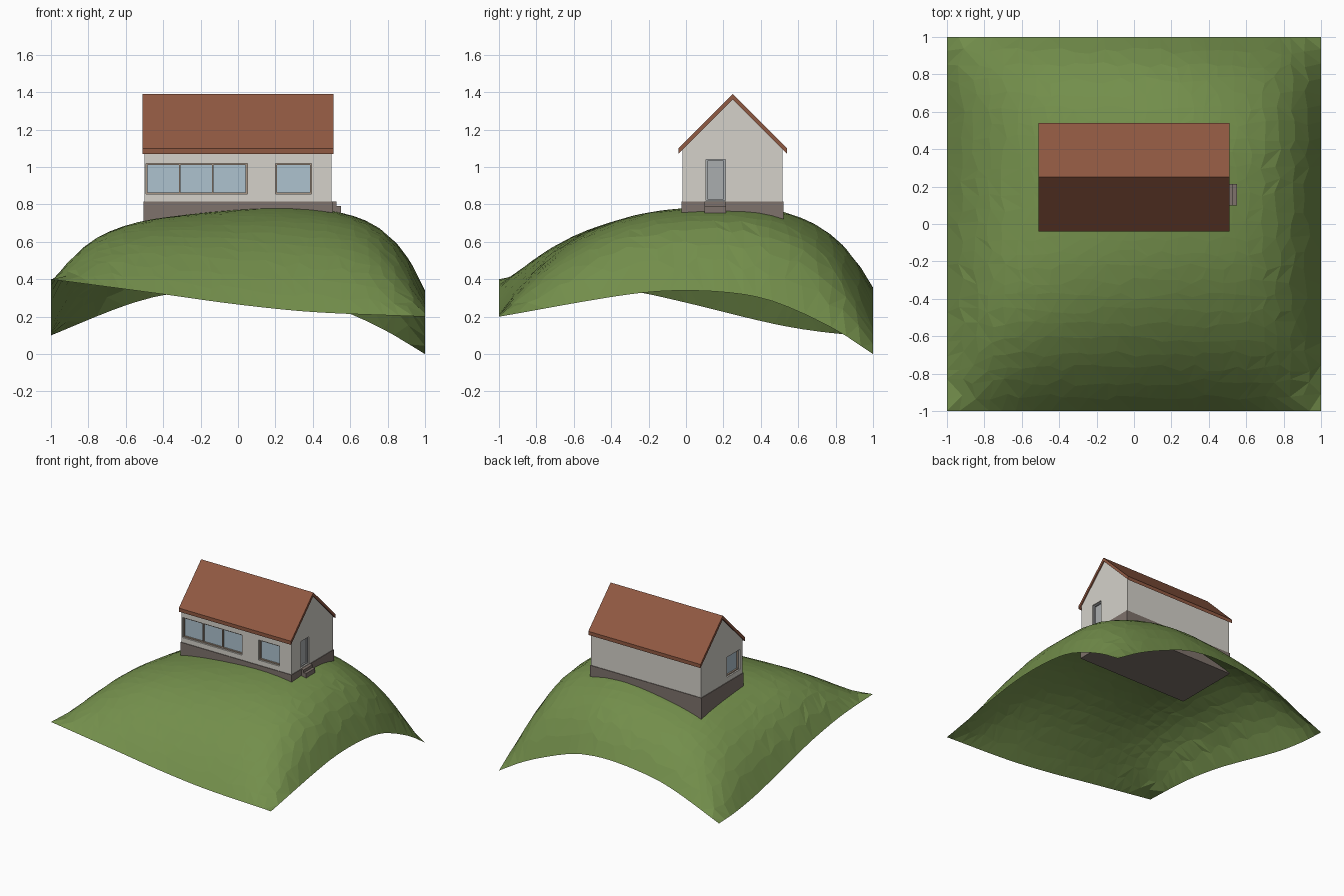
import bpy, bmesh, random

if "Cube" in bpy.data.objects:
    bpy.data.objects.remove(bpy.data.objects["Cube"])
random.seed(4)


def material(name, rgb):
    m = bpy.data.materials.new(name)
    m.diffuse_color = (*rgb, 1)
    m.use_nodes = True
    m.node_tree.nodes["Principled BSDF"].inputs["Base Color"].default_value = m.diffuse_color
    return m


GRASS = material("grass", (0.17, 0.27, 0.07))
WALL = material("plaster", (0.66, 0.64, 0.59))
STONE = material("stone", (0.21, 0.17, 0.15))
TILE = material("roof_tile", (0.28, 0.10, 0.055))
GLASS = material("glass", (0.42, 0.54, 0.62))
WOOD = material("frame_wood", (0.40, 0.31, 0.24))
DOOR = material("door_grey", (0.40, 0.42, 0.43))


def mesh_object(name, verts, faces, mat):
    me = bpy.data.meshes.new(name)
    me.from_pydata(verts, [], faces)
    bm = bmesh.new()
    bm.from_mesh(me)
    bmesh.ops.recalc_face_normals(bm, faces=bm.faces)
    bm.to_mesh(me)
    bm.free()
    ob = bpy.data.objects.new(name, me)
    bpy.context.collection.objects.link(ob)
    if mat:
        me.materials.append(mat)
    return ob


def prism(name, profile, x0, x1, mat):
    """Extrude a (y, z) profile along x."""
    n = len(profile)
    verts = [(x, y, z) for x in (x0, x1) for y, z in profile]
    faces = [tuple(range(n)), tuple(range(n, 2 * n))]
    faces += [(i, (i + 1) % n, (i + 1) % n + n, i + n) for i in range(n)]
    return mesh_object(name, verts, faces, mat)


def box(name, p, q, mat=None):
    return prism(name, [(p[1], p[2]), (q[1], p[2]), (q[1], q[2]), (p[1], q[2])], p[0], q[0], mat)


def curve(points):
    """Smooth interpolation through (t, z) points."""
    def slope(i):
        a, b = points[max(i - 1, 0)], points[min(i + 1, len(points) - 1)]
        return (b[1] - a[1]) / (b[0] - a[0])

    def f(t):
        i = 0
        while i < len(points) - 2 and t > points[i + 1][0]:
            i += 1
        (a, za), (b, zb) = points[i], points[i + 1]
        h, u = b - a, (t - a) / (b - a)
        return (za * (1 + 2 * u) * (1 - u) ** 2 + zb * u * u * (3 - 2 * u)
                + h * slope(i) * u * (1 - u) ** 2 - h * slope(i + 1) * u * u * (1 - u))
    return f


# Hill: four border curves blended, plus a domed bulge
front = curve([(-1, .4), (-.4, .32), (0, .265), (.4, .225), (1, .2)])
back = curve([(-1, .1), (-.63, .25), (-.4, .315), (0, .355), (.3, .325), (.6, .215), (.8, .12), (1, 0)])
left = curve([(-1, .4), (-.6, .38), (-.25, .33), (0, .275), (.5, .155), (.8, .11), (1, .1)])
right = curve([(-1, .2), (-.3, .32), (0, .34), (.3, .32), (.5, .27), (.8, .13), (1, 0)])


def hill_height(x, y):
    s, t = (x + 1) / 2, (y + 1) / 2
    blend = (front(x) * (1 - t) + back(x) * t + left(y) * (1 - s) + right(y) * s
             - ((.4 * (1 - s) + .2 * s) * (1 - t) + .1 * (1 - s) * t))
    return blend + (.33 + .02 * x) * (1 - x ** 6) * (1 - abs(y) ** (3 if y < 0 else 5))


N = 26
verts, faces = [], []
for j in range(N + 1):
    for i in range(N + 1):
        x, y = -1 + 2 * i / N, -1 + 2 * j / N
        if 0 < i < N:
            x += random.uniform(-.02, .02)
        if 0 < j < N:
            y += random.uniform(-.02, .02)
        verts.append((x, y, hill_height(x, y)))
for j in range(N):
    for i in range(N):
        a = j * (N + 1) + i
        b, c, d = a + 1, a + N + 2, a + N + 1
        faces += [(a, b, c), (a, c, d)] if random.random() < .5 else [(a, b, d), (b, c, d)]
hill = mesh_object("hill", verts, faces, GRASS)
if hill.data.polygons[0].normal.z < 0:
    hill.data.flip_normals()

# House body, plinth and gabled roof
box("foundation", (-.505, -.025, .637), (.505, .522, .815), STONE)
walls = prism("walls", [(-.02, .81), (.517, .81), (.517, 1.095), (.25, 1.362), (-.02, 1.092)], -.5, .5, WALL)
prism("roof", [(-.04, 1.07), (-.04, 1.10), (.25, 1.39), (.54, 1.10), (.54, 1.07), (.25, 1.36)],
      -.51, .51, TILE)

# Recessed openings: side maps (along wall, depth inward, height) to space
SIDES = {
    "front": lambda u, d, z: (u, -.02 + d, z),
    "left": lambda u, d, z: (-.5 + d, u, z),
    "right": lambda u, d, z: (.5 - d, u, z),
}


def opening(name, side, u0, u1, z0, z1, fill, frame, mullions=()):
    at = SIDES[side]
    cutter = box(name + "_cutter", at(u0, -.05, z0), at(u1, .03, z1))
    mod = walls.modifiers.new(name, "BOOLEAN")
    mod.object, mod.operation, mod.solver = cutter, "DIFFERENCE", "EXACT"
    cutter.hide_render = True
    cutter.hide_set(True)
    box(name + "_panel", at(u0, .024, z0), at(u1, .035, z1), fill)
    w = .009
    bars = [(u0, u0 + w, z0, z1), (u1 - w, u1, z0, z1), (u0, u1, z0, z0 + w), (u0, u1, z1 - w, z1)]
    bars += [(m - w / 2, m + w / 2, z0, z1) for m in mullions]
    for k, (a, b, c, d) in enumerate(bars):
        box(f"{name}_bar_{k}", at(a, .012, c), at(b, .03, d), frame)


opening("long_window", "front", -.492, .05, .855, 1.02, GLASS, WOOD, (-.312, -.135))
opening("small_window", "front", .2, .393, .855, 1.02, GLASS, WOOD)
opening("side_window", "left", .012, .185, .855, 1.02, GLASS, WOOD)
opening("door", "right", .107, .21, .82, 1.04, DOOR, DOOR)

# Entrance steps
box("upper_step", (.49, .10, .74), (.527, .215, .815), STONE)
box("lower_step", (.49, .10, .73), (.55, .215, .792), STONE)
